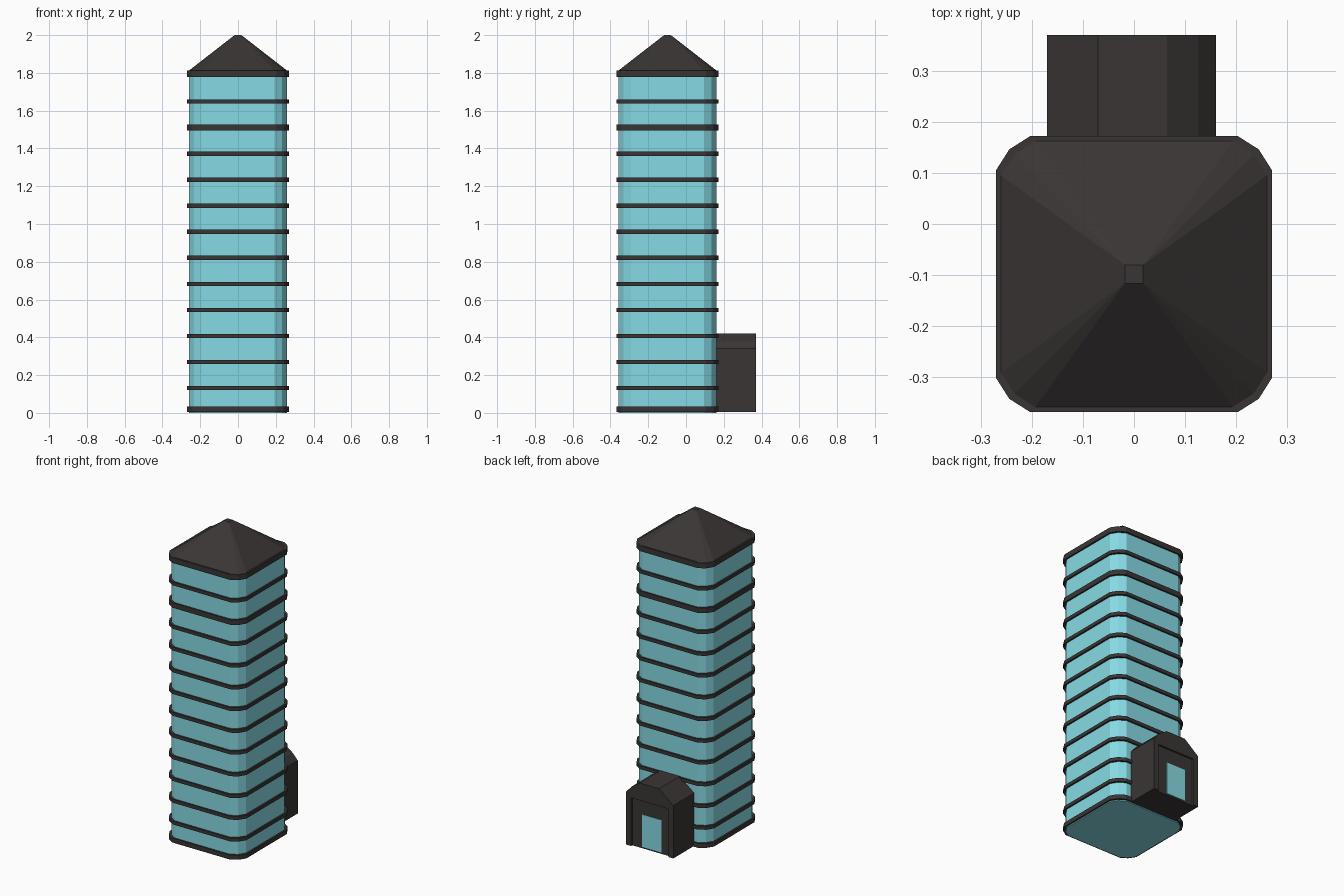
import bpy, bmesh

if "Cube" in bpy.data.objects:
    bpy.data.objects.remove(bpy.data.objects["Cube"])

def material(name, rgb):
    m = bpy.data.materials.new(name)
    m.diffuse_color = (*rgb, 1)
    m.use_nodes = True
    m.node_tree.nodes["Principled BSDF"].inputs["Base Color"].default_value = m.diffuse_color
    return m

DARK = material("dark_trim", (0.042, 0.036, 0.035))
GLASS = material("cyan_glass", (0.24, 0.70, 0.78))
CY = -0.098  # tower centre in y

def finish(name, bm, mat):
    bmesh.ops.recalc_face_normals(bm, faces=bm.faces)
    me = bpy.data.meshes.new(name)
    bm.to_mesh(me)
    bm.free()
    me.materials.append(mat)
    ob = bpy.data.objects.new(name, me)
    bpy.context.collection.objects.link(ob)
    return ob

def outline(h):
    """Square of half-width h with two-segment rounded corners (12 points)."""
    a, b = h - 0.067, h - 0.026
    corner = [(h, a), (b, b), (a, h)]
    pts = []
    for _ in range(4):
        pts += corner
        corner = [(-y, x) for x, y in corner]
    return pts

def prism(name, half, z0, z1, mat):
    bm = bmesh.new()
    low, top = ([bm.verts.new((x, y + CY, z)) for x, y in outline(half)] for z in (z0, z1))
    bm.faces.new(low)
    bm.faces.new(top)
    for i in range(12):
        j = (i + 1) % 12
        bm.faces.new((low[i], low[j], top[j], top[i]))
    return finish(name, bm, mat)

def extrude_y(name, profile, y0, y1, mat):
    bm = bmesh.new()
    face = bm.faces.new([bm.verts.new((x, y0, z)) for x, z in profile])
    ext = bmesh.ops.extrude_face_region(bm, geom=[face])["geom"]
    verts = [g for g in ext if isinstance(g, bmesh.types.BMVert)]
    bmesh.ops.translate(bm, vec=(0, y1 - y0, 0), verts=verts)
    return finish(name, bm, mat)

# Glass shaft and floor bands
prism("glass_shaft", 0.26, 0.0, 1.79, GLASS)
prism("base_band", 0.27, 0.006, 0.034, DARK)
for i in range(1, 13):
    z = 0.132 + (i - 1) * 0.1378
    t = 0.016 if i == 11 else 0.011
    prism(f"floor_band_{i}", 0.27, z - t, z + t, DARK)
prism("cornice", 0.27, 1.778, 1.812, DARK)

# Pyramid roof: each rounded corner fans into one corner of a small flat cap
bm = bmesh.new()
ring = [bm.verts.new((x, y + CY, 1.812)) for x, y in outline(0.26)]
s = 0.018
cap = [bm.verts.new((x, y + CY, 2.0)) for x, y in ((s, s), (-s, s), (-s, -s), (s, -s))]
bm.faces.new(cap)
bm.faces.new(ring)
for q in range(4):
    a, b, c = ring[3 * q:3 * q + 3]
    d = ring[(3 * q + 3) % 12]
    bm.faces.new((a, b, cap[q]))
    bm.faces.new((b, c, cap[q]))
    bm.faces.new((c, d, cap[(q + 1) % 4], cap[q]))
finish("pyramid_roof", bm, DARK)

# Rear entrance: body, projecting surround and glass door
roofline = [(0.16, 0.34), (0.125, 0.38), (0.065, 0.42), (-0.07, 0.42), (-0.17, 0.34)]
extrude_y("entrance_body", [(-0.17, 0.005), (0.16, 0.005)] + roofline, 0.14, 0.358, DARK)
surround = [(-0.17, 0.005), (-0.135, 0.005), (-0.135, 0.31), (0.125, 0.31),
            (0.125, 0.005), (0.16, 0.005)] + roofline
extrude_y("entrance_surround", surround, 0.358, 0.37, DARK)
extrude_y("entrance_door", [(-0.08, 0.015), (0.055, 0.015), (0.055, 0.22), (-0.08, 0.22)],
          0.35, 0.361, GLASS)
